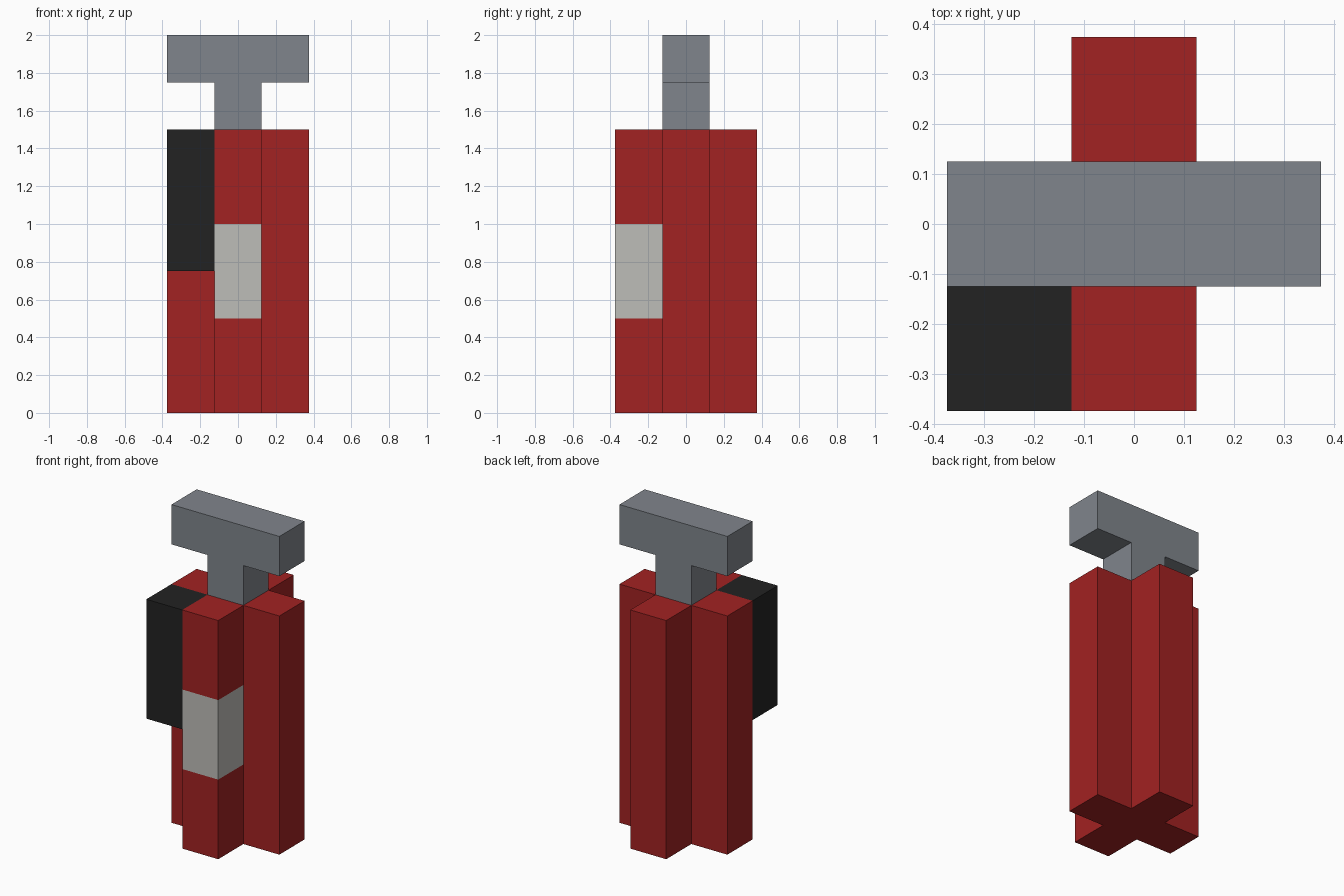
import bpy
import bmesh
from mathutils import Vector

if "Cube" in bpy.data.objects:
    bpy.data.objects.remove(bpy.data.objects["Cube"], do_unlink=True)

S, L = 0.125, 0.375  # half width of one block, half width of three blocks


def make_material(name, rgb):
    mat = bpy.data.materials.new(name)
    mat.use_nodes = True
    mat.diffuse_color = (*rgb, 1)
    bsdf = next(n for n in mat.node_tree.nodes if n.type == 'BSDF_PRINCIPLED')
    bsdf.inputs["Base Color"].default_value = (*rgb, 1)
    return mat


red = make_material("red paint", (0.361, 0.016, 0.016))
grey = make_material("grey metal", (0.216, 0.235, 0.262))
black = make_material("black rubber", (0.016, 0.016, 0.016))
white = make_material("off white label", (0.515, 0.509, 0.485))


def extrude_profile(name, outline, levels, direction, materials):
    """Sweep a closed outline through several levels along a direction."""
    bm = bmesh.new()
    step = Vector(direction)
    rings = [[bm.verts.new(Vector(p) + step * h) for p in outline] for h in levels]
    for low, high in zip(rings, rings[1:]):
        for i in range(len(outline)):
            j = (i + 1) % len(outline)
            bm.faces.new((low[i], low[j], high[j], high[i]))
    bm.faces.new(rings[0])
    bm.faces.new(rings[-1])
    bmesh.ops.recalc_face_normals(bm, faces=bm.faces[:])
    mesh = bpy.data.meshes.new(name)
    bm.to_mesh(mesh)
    bm.free()
    for mat in materials:
        mesh.materials.append(mat)
    obj = bpy.data.objects.new(name, mesh)
    bpy.context.collection.objects.link(obj)
    return obj


# Cross-shaped tank body, with a label band around its front arm
cross = [(S, -L), (S, -S), (L, -S), (L, S), (S, S), (S, L),
         (-S, L), (-S, S), (-L, S), (-L, -S), (-S, -S), (-S, -L)]
body = extrude_profile("tank_body", [(x, y, 0) for x, y in cross],
                       (0, 0.5, 1.0, 1.5), (0, 0, 1), (red, white))
for face in body.data.polygons:
    c = face.center
    if 0.5 < c.z < 1.0 and c.y < -S - 0.01:
        face.material_index = 1

# T-shaped handle
tee = [(-S, 1.5), (S, 1.5), (S, 1.75), (L, 1.75), (L, 2.0),
       (-L, 2.0), (-L, 1.75), (-S, 1.75)]
extrude_profile("handle", [(x, 0, z) for x, z in tee], (-S, S), (0, 1, 0), (grey,))

# Hose block in the front corner
square = [(-L, -L), (-S, -L), (-S, -S), (-L, -S)]
extrude_profile("hose", [(x, y, 0) for x, y in square], (0.75, 1.5), (0, 0, 1), (black,))
